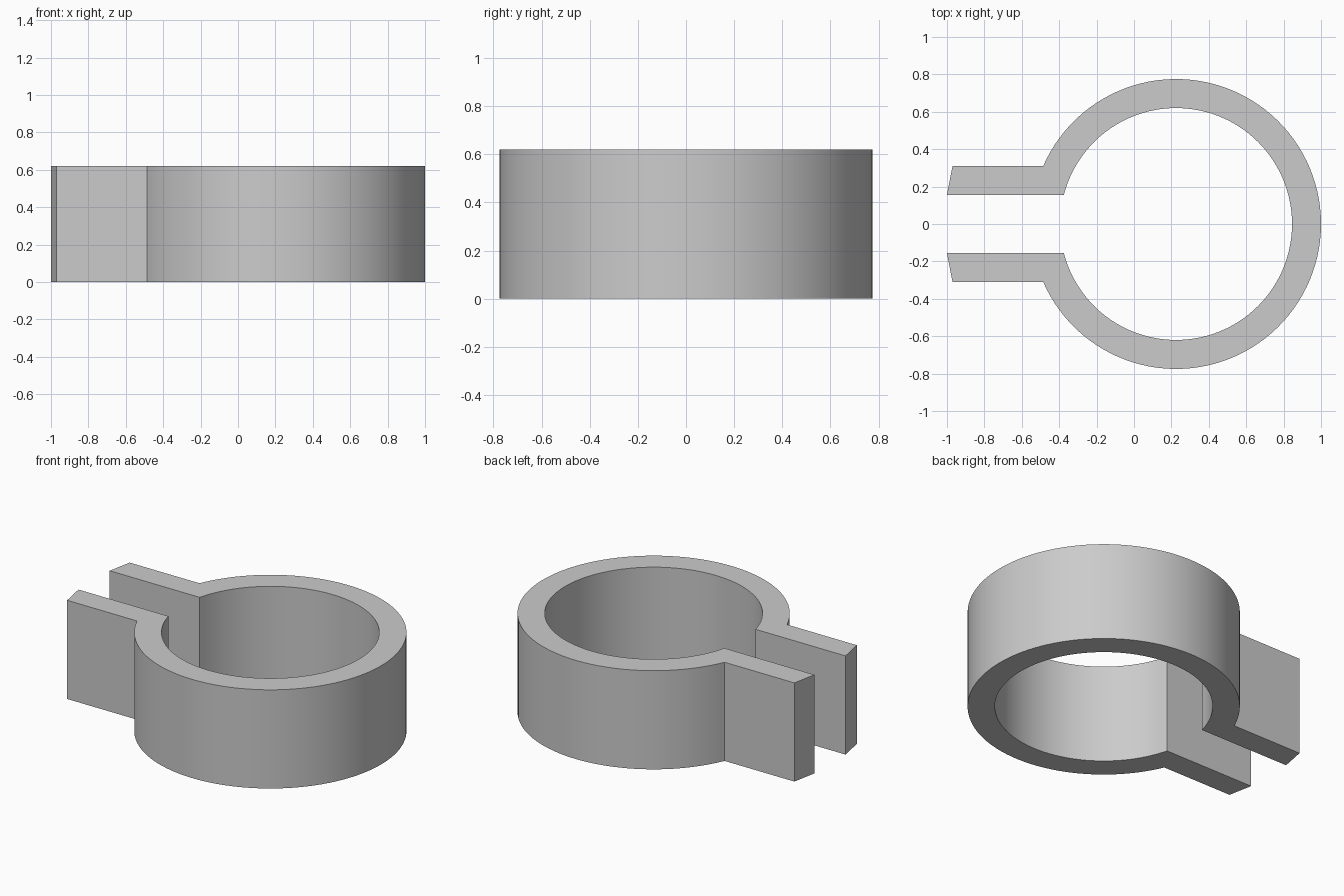
import bpy, bmesh
from math import asin, cos, sin, pi, sqrt

cube = bpy.data.objects.get("Cube")
if cube:
    bpy.data.objects.remove(cube, do_unlink=True)

HEIGHT = 0.62
CENTRE_X = 0.225
OUTER, INNER, TAB_REACH = 0.775, 0.62, 1.235
TAB_OUT, TAB_IN = 0.31, 0.155
SEGMENTS = 96

grey = bpy.data.materials.new("plain grey")
grey.use_nodes = True
colour = (0.6, 0.6, 0.6, 1)
grey.diffuse_color = colour
grey.node_tree.nodes["Principled BSDF"].inputs["Base Color"].default_value = colour


def arc_point(radius, half_gap, t):
    """Point on the open ring, t running from the back tab to the front tab."""
    start = pi - asin(half_gap / radius)
    angle = start * (1 - 2 * t)
    return CENTRE_X + radius * cos(angle), radius * sin(angle)


def tab_end(y):
    return CENTRE_X - sqrt(TAB_REACH ** 2 - y ** 2), y


# Pairs of outer and inner points along the strap
pairs = [(tab_end(TAB_OUT), tab_end(TAB_IN))]
for i in range(SEGMENTS + 1):
    t = i / SEGMENTS
    pairs.append((arc_point(OUTER, TAB_OUT, t), arc_point(INNER, TAB_IN, t)))
pairs.append((tab_end(-TAB_OUT), tab_end(-TAB_IN)))

# Sweep a rectangular section along the strap
bm = bmesh.new()
sections = []
for o, i in pairs:
    corners = [(*o, 0), (*i, 0), (*i, HEIGHT), (*o, HEIGHT)]
    sections.append([bm.verts.new(c) for c in corners])
for a, b in zip(sections, sections[1:]):
    for k in range(4):
        n = (k + 1) % 4
        bm.faces.new((a[k], a[n], b[n], b[k]))
bm.faces.new(sections[0])
bm.faces.new(sections[-1])
bmesh.ops.recalc_face_normals(bm, faces=bm.faces)

mesh = bpy.data.meshes.new("clamp_ring")
bm.to_mesh(mesh)
bm.free()
mesh.materials.append(grey)
ring = bpy.data.objects.new("clamp_ring", mesh)
bpy.context.collection.objects.link(ring)

# Smooth round walls, crisp edges
bpy.ops.object.select_all(action='DESELECT')
ring.select_set(True)
bpy.context.view_layer.objects.active = ring
bpy.ops.object.shade_smooth_by_angle(angle=pi / 6)
